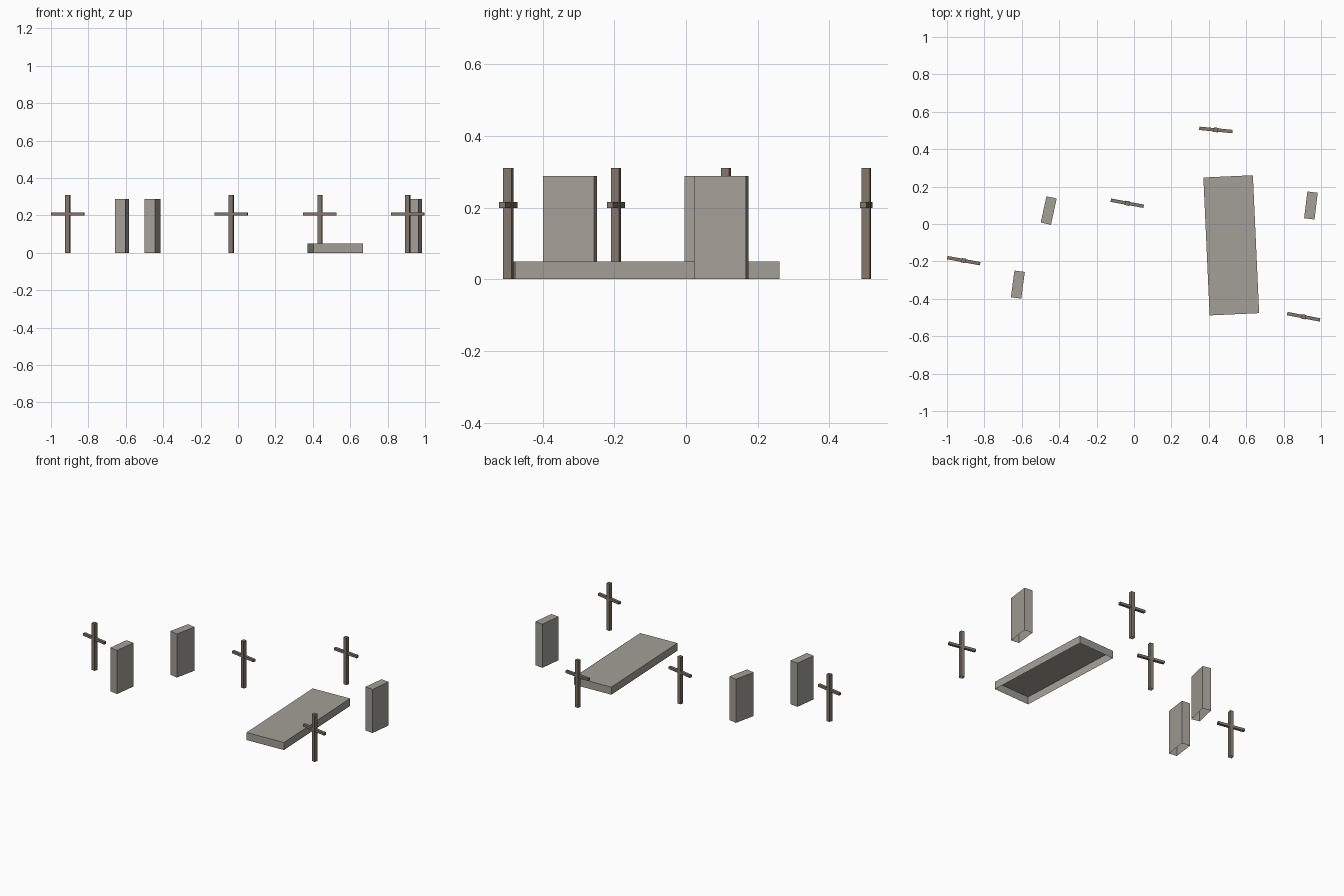
import bpy
import bmesh
from math import radians
from mathutils import Matrix

cube = bpy.data.objects.get("Cube")
if cube:
    bpy.data.objects.remove(cube, do_unlink=True)


def make_material(name, rgb):
    mat = bpy.data.materials.new(name)
    mat.use_nodes = True
    color = (*rgb, 1.0)
    mat.diffuse_color = color
    mat.node_tree.nodes["Principled BSDF"].inputs["Base Color"].default_value = color
    return mat


stone = make_material("grey stone", (0.37, 0.35, 0.31))
wood = make_material("weathered wood", (0.22, 0.18, 0.145))


def add_box(bm, size, bottom, open_bottom):
    """Add a box standing at height bottom, optionally hollow underneath."""
    matrix = Matrix.Translation((0, 0, bottom + size[2] / 2)) @ Matrix.Diagonal((*size, 1))
    verts = bmesh.ops.create_cube(bm, size=1, matrix=matrix)["verts"]
    if open_bottom:
        bm.normal_update()
        faces = {f for v in verts for f in v.link_faces if f.normal.z < -0.5}
        bmesh.ops.delete(bm, geom=list(faces), context="FACES_ONLY")


def make_part(name, boxes, x, y, angle, mat):
    bm = bmesh.new()
    for size, bottom, open_bottom in boxes:
        add_box(bm, size, bottom, open_bottom)
    mesh = bpy.data.meshes.new(name)
    bm.to_mesh(mesh)
    bm.free()
    mesh.materials.append(mat)
    obj = bpy.data.objects.new(name, mesh)
    obj.location = (x, y, 0)
    obj.rotation_euler.z = radians(angle)
    bpy.context.collection.objects.link(obj)


# Flat grave slab, hollow below
make_part("grave_slab", [((0.265, 0.738, 0.05), 0, True)], 0.52, -0.114, 2.6, stone)

# Upright headstones, hollow below
headstones = [(-0.621, -0.324, -7.5), (-0.456, 0.072, -12.3), (0.946, 0.099, -7)]
for i, (x, y, angle) in enumerate(headstones, 1):
    make_part(f"headstone_{i}", [((0.056, 0.144, 0.288), 0, True)], x, y, angle, stone)

# Wooden crosses: a post and a thinner crossbar
cross_boxes = [((0.024, 0.024, 0.31), 0, True), ((0.179, 0.018, 0.016), 0.199, False)]
crosses = [(-0.91, -0.196, -10.5), (-0.036, 0.111, -10.5),
           (0.438, 0.503, -5.5), (0.907, -0.496, -11)]
for i, (x, y, angle) in enumerate(crosses, 1):
    make_part(f"wooden_cross_{i}", cross_boxes, x, y, angle, wood)
